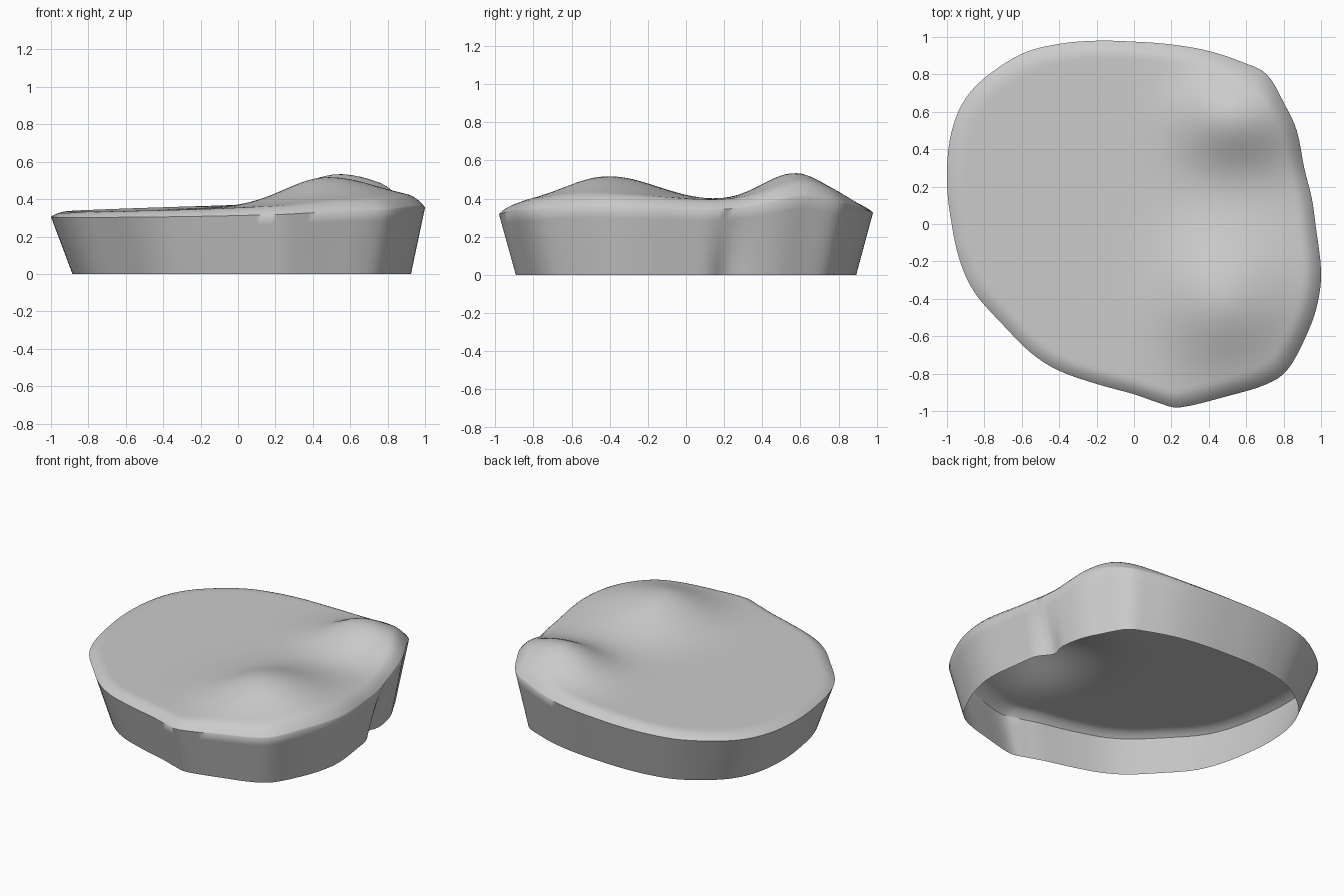
import bpy, bmesh
from math import exp

if "Cube" in bpy.data.objects:
    bpy.data.objects.remove(bpy.data.objects["Cube"])

# Plan outline of the slab at its widest rim
OUTLINE = [(-.2, .98), (0, .975), (.2, .96), (.4, .925), (.58, .865), (.71, .80), (.80, .65),
           (.87, .50), (.91, .30), (.95, .14), (.97, 0), (1, -.25), (.98, -.43), (.92, -.6),
           (.82, -.78), (.7, -.86), (.5, -.92), (.25, -.98), (.13, -.955), (0, -.91),
           (-.2, -.855), (-.4, -.785), (-.55, -.69), (-.7, -.54), (-.85, -.37), (-.93, -.2),
           (-.975, 0), (-1, .22), (-.985, .45), (-.92, .64), (-.8, .78), (-.6, .91), (-.4, .963)]


def smooth_loop(pts, steps):
    """Closed Catmull-Rom curve through the points."""
    n, out = len(pts), []
    for i in range(n):
        p = [pts[(i + k) % n] for k in (-1, 0, 1, 2)]
        for s in range(steps):
            t = s / steps
            out.append(tuple(.5 * (2 * b + (c - a) * t + (2 * a - 5 * b + 4 * c - d) * t * t
                                   + (3 * b - a - 3 * c + d) * t ** 3)
                             for a, b, c, d in zip(*p)))
    return out


def hill(x, y, cx, cy, height, left, right, front, back):
    """Bell-shaped hill with a separate spread on each side."""
    dx, dy = x - cx, y - cy
    sx = right if dx > 0 else left
    sy = back if dy > 0 else front
    return height * exp(-.5 * ((dx / sx) ** 2 + (dy / sy) ** 2))


def ground(x, y):
    return (.36 + .03 * x + .01 * y
            + hill(x, y, .47, -.41, .147, .22, .28, .235, .265)
            + hill(x, y, .53, .57, .152, .20, .25, .175, .16))


loop = smooth_loop(OUTLINE, 4)
bm = bmesh.new()
rings = []

# Terrain top, rounded down towards the rim
ts = [.04 * i for i in range(1, 23)] + [.9, .92, .94, .955, .97, .98, .99, .996, 1]
for t in ts:
    edge = max(0, 1 - (1 - t) / .09) ** 2
    rings.append([bm.verts.new((x * t, y * t, ground(x * t, y * t) - (.04 + .013 * x) * edge))
                  for x, y in loop])

# Tapered side wall with a small gully on the right, open underneath
rim = [v.co.copy() for v in rings[-1]]
for k in range(1, 7):
    f = k / 6
    ring = []
    for p in rim:
        notch = .05 * exp(-((p.y - .23) / .07) ** 2) if p.x > 0 else 0
        bx, by = .02 + .905 * p.x - notch, .91 * p.y
        ring.append(bm.verts.new((p.x + (bx - p.x) * f, p.y + (by - p.y) * f, p.z * (1 - f))))
    rings.append(ring)

n = len(loop)
centre = bm.verts.new((0, 0, ground(0, 0)))
for i in range(n):
    j = (i + 1) % n
    bm.faces.new((centre, rings[0][j], rings[0][i])).normal_flip()
    for a, b in zip(rings, rings[1:]):
        bm.faces.new((a[i], a[j], b[j], b[i]))
bmesh.ops.recalc_face_normals(bm, faces=bm.faces)
bm.normal_update()
if sum(f.normal.z for f in bm.faces) < 0:
    bmesh.ops.reverse_faces(bm, faces=bm.faces)

mesh = bpy.data.meshes.new("terrain_slab")
bm.to_mesh(mesh)
bm.free()
slab = bpy.data.objects.new("terrain_slab", mesh)
bpy.context.collection.objects.link(slab)
bpy.context.view_layer.objects.active = slab
slab.select_set(True)
bpy.ops.object.shade_smooth_by_angle(angle=1.0)
